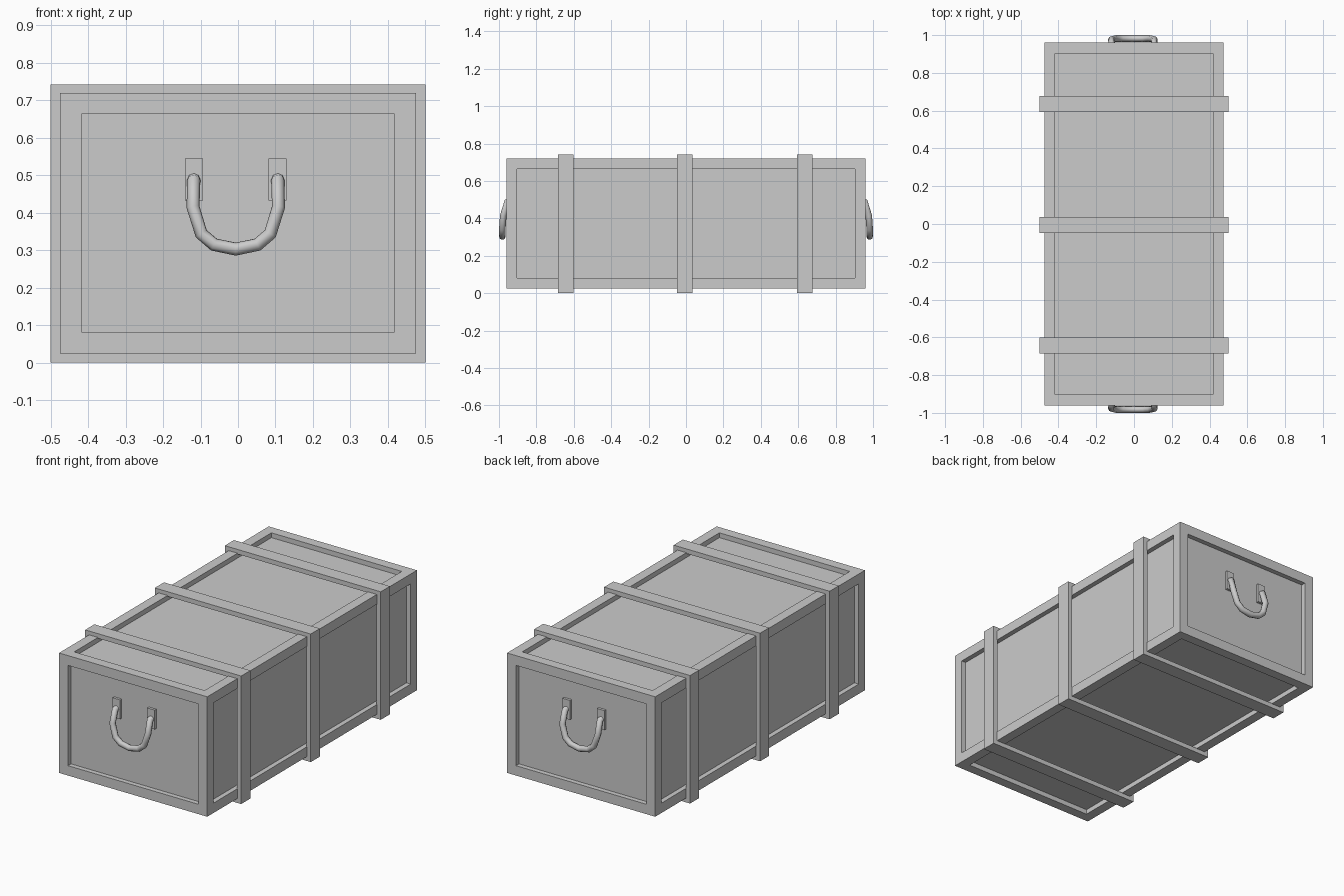
import bpy
import bmesh
import math
from mathutils import Matrix, Vector

cube = bpy.data.objects.get("Cube")
if cube:
    bpy.data.objects.remove(cube, do_unlink=True)

# Single plain grey
grey = bpy.data.materials.new("plain grey")
grey.use_nodes = True
colour = (0.6, 0.6, 0.6, 1)
grey.diffuse_color = colour
grey.node_tree.nodes["Principled BSDF"].inputs["Base Color"].default_value = colour


def add_object(name, bm):
    bmesh.ops.recalc_face_normals(bm, faces=bm.faces)
    mesh = bpy.data.meshes.new(name)
    bm.to_mesh(mesh)
    bm.free()
    mesh.materials.append(grey)
    obj = bpy.data.objects.new(name, mesh)
    bpy.context.collection.objects.link(obj)
    return obj


def box_mesh(low, high):
    low, high = Vector(low), Vector(high)
    bm = bmesh.new()
    matrix = Matrix.Translation((low + high) / 2) @ Matrix.Diagonal((*(high - low), 1))
    bmesh.ops.create_cube(bm, size=1, matrix=matrix)
    return bm


# Crate body with a recessed panel on every side
BACK, HALF_X, BOTTOM, TOP = 0.96, 0.475, 0.025, 0.72
RECESS = 0.028
bm = box_mesh((-HALF_X, -BACK, BOTTOM), (HALF_X, BACK, TOP))
bmesh.ops.inset_individual(bm, faces=bm.faces[:], thickness=0.057, use_even_offset=True)
panels = [f for f in bm.faces
          if all(len(e.link_faces) == 2 for e in f.edges)
          and all(len(v.link_edges) == 3 for v in f.verts)
          and abs(f.normal.dot(f.calc_center_median() - Vector((0, 0, (TOP + BOTTOM) / 2)))) > 0]
# Panels are the faces centred on their side of the crate
mid = Vector((0, 0, (TOP + BOTTOM) / 2))
panels = [f for f in bm.faces
          if (f.calc_center_bounds() - mid).cross(f.normal).length < 0.001]
ext = bmesh.ops.extrude_discrete_faces(bm, faces=panels)
for face in ext["faces"]:
    bmesh.ops.translate(bm, verts=face.verts, vec=-face.normal * RECESS)
bmesh.ops.remove_doubles(bm, verts=bm.verts, dist=0.0001)
add_object("crate_body", bm)

# Straps wrapped around the crate as square rings
for name, y in (("front", -0.643), ("middle", -0.006), ("back", 0.635)):
    bm = bmesh.new()
    rings = []
    for side in (-0.042, 0.042):
        for grow in (0, -0.027):
            x, low, high = 0.5 + grow, -grow, 0.742 + grow
            rings.append([bm.verts.new((px, y + side, pz)) for px, pz in
                          ((-x, low), (x, low), (x, high), (-x, high))])
    outer_a, inner_a, outer_b, inner_b = rings
    for a, b in ((outer_a, outer_b), (outer_b, inner_b), (inner_b, inner_a), (inner_a, outer_a)):
        for i in range(4):
            j = (i + 1) % 4
            bm.faces.new((a[i], a[j], b[j], b[i]))
    add_object(name + "_strap", bm)

# Handles: half path as (offset from centre, distance from middle, height)
CENTRE = -0.006
half = [(0.112, 0.935, 0.490), (0.112, 0.957, 0.487), (0.114, 0.977, 0.415),
        (0.092, 0.982, 0.344), (0.058, 0.982, 0.315)]
path = [(-x, y, z) for x, y, z in half] + [(0, 0.982, 0.303)] + half[::-1]

for end, sign in (("front", -1), ("back", 1)):
    # Mounting plates on the recessed panel
    for side, dx in (("right", -0.111), ("left", 0.111)):
        x = CENTRE + dx
        ys = sorted((sign * 0.92, sign * 0.947))
        bm = box_mesh((x - 0.024, ys[0], 0.433), (x + 0.024, ys[1], 0.545))
        add_object(f"{end}_{side}_handle_plate", bm)

    # Bent bar
    curve = bpy.data.curves.new(end + "_handle", "CURVE")
    curve.dimensions = "3D"
    curve.bevel_depth = 0.0175
    curve.bevel_resolution = 2
    curve.use_fill_caps = True
    spline = curve.splines.new("POLY")
    spline.points.add(len(path) - 1)
    for point, (x, y, z) in zip(spline.points, path):
        point.co = (CENTRE + x, sign * y, z, 1)
    curve.materials.append(grey)
    handle = bpy.data.objects.new(end + "_handle", curve)
    bpy.context.collection.objects.link(handle)
    bpy.ops.object.select_all(action="DESELECT")
    handle.select_set(True)
    bpy.context.view_layer.objects.active = handle
    bpy.ops.object.convert(target="MESH")
    bpy.ops.object.shade_smooth_by_angle(angle=math.radians(60))
